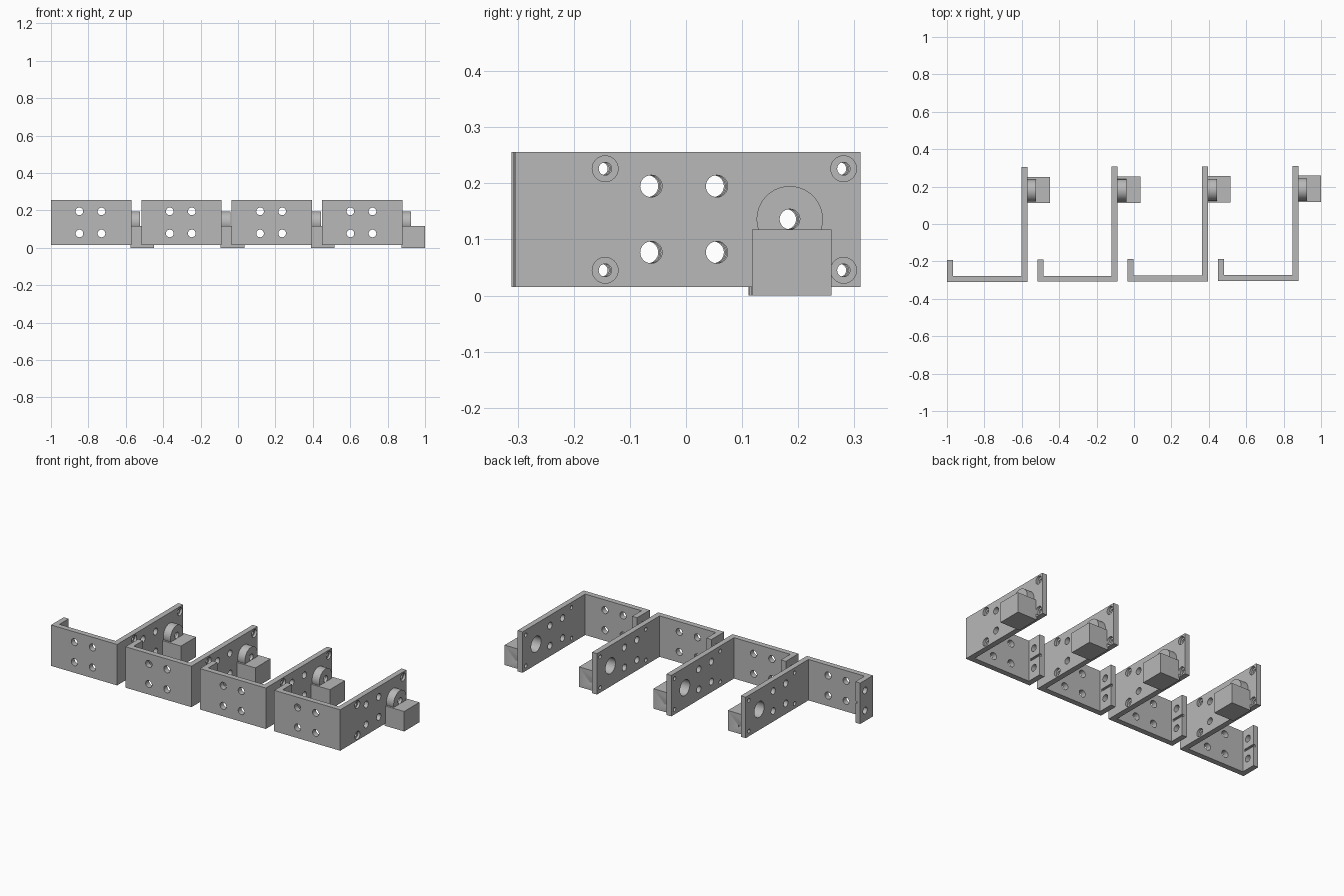
import bpy, bmesh, math
from mathutils import Matrix, Vector

if "Cube" in bpy.data.objects:
    bpy.data.objects.remove(bpy.data.objects["Cube"])

Z0, Z1 = 0.015, 0.256          # bracket bottom and top
W, L, T = 0.430, 0.615, 0.032  # bracket width, arm length, sheet thickness
LIP = 0.118                    # short lip length
BORE = (0.489, 0.136)          # boss axis (y, z)

grey = bpy.data.materials.new("light_grey")
grey.diffuse_color = (0.48, 0.48, 0.48, 1)
grey.use_nodes = True
grey.node_tree.nodes["Principled BSDF"].inputs["Base Color"].default_value = grey.diffuse_color


def make_object(name, bm):
    bmesh.ops.recalc_face_normals(bm, faces=bm.faces)
    mesh = bpy.data.meshes.new(name)
    bm.to_mesh(mesh)
    bm.free()
    mesh.materials.append(grey)
    ob = bpy.data.objects.new(name, mesh)
    bpy.context.collection.objects.link(ob)
    return ob


def add_box(bm, lo, hi):
    lo, hi = Vector(lo), Vector(hi)
    m = Matrix.Translation((lo + hi) / 2) @ Matrix.Diagonal((*(hi - lo), 1))
    bmesh.ops.create_cube(bm, size=1, matrix=m)


def add_cyl(bm, start, end, r, seg=32):
    a, b = Vector(start), Vector(end)
    rot = (b - a).to_track_quat('Z', 'Y').to_matrix().to_4x4()
    bmesh.ops.create_cone(bm, cap_ends=True, segments=seg, radius1=r, radius2=r,
                          depth=(b - a).length,
                          matrix=Matrix.Translation((a + b) / 2) @ rot)


# Bent sheet: short lip, front wall and long arm
bm = bmesh.new()
outline = [(0, 0), (W, 0), (W, L), (W - T, L), (W - T, T), (T, T), (T, LIP), (0, LIP)]
face = bm.faces.new([bm.verts.new((x, y, Z0)) for x, y in outline])
top = bmesh.ops.extrude_face_region(bm, geom=[face])["geom"]
bmesh.ops.translate(bm, vec=(0, 0, Z1 - Z0),
                    verts=[v for v in top if isinstance(v, bmesh.types.BMVert)])
base = make_object("bracket_base", bm)

# Round boss on the outside of the long arm
bm = bmesh.new()
add_cyl(bm, (W - 0.01, *BORE), (W + 0.047, *BORE), 0.059, 64)
boss = make_object("boss", bm)

# Square block below the boss
bm = bmesh.new()
add_box(bm, (W - 0.006, 0.422, 0.0), (0.551, 0.563, 0.1175))
block = make_object("block", bm)

# Wide cuts: boss bore, screw recesses and lip groove
bm = bmesh.new()
add_cyl(bm, (W - T - 0.05, *BORE), (W + 0.03, *BORE), 0.046, 48)
for y in (0.160, 0.585):
    for z in (0.045, 0.226):
        add_cyl(bm, (W - 0.014, y, z), (W + 0.05, y, z), 0.023)
add_box(bm, (T - 0.012, T + 0.012, 0.129), (T + 0.05, LIP + 0.05, 0.142))
wide = make_object("wide_cutter", bm)

# Narrow cuts: shaft hole and all through holes
bm = bmesh.new()
add_cyl(bm, (W + 0.01, *BORE), (W + 0.2, *BORE), 0.018)
for z in (0.045, 0.226):
    for y in (0.160, 0.585):
        add_cyl(bm, (W - 0.1, y, z), (W + 0.1, y, z), 0.0115, 24)
for z in (0.077, 0.195):
    for y in (0.242, 0.359):
        add_cyl(bm, (W - 0.1, y, z), (W + 0.1, y, z), 0.0195)
    for x in (0.152, 0.270):
        add_cyl(bm, (x, -0.05, z), (x, 0.1, z), 0.0205)
    add_cyl(bm, (-0.05, 0.072, z), (0.08, 0.072, z), 0.0195)
narrow = make_object("narrow_cutter", bm)

for part, op in ((boss, 'UNION'), (block, 'UNION'),
                 (wide, 'DIFFERENCE'), (narrow, 'DIFFERENCE')):
    mod = base.modifiers.new(part.name, 'BOOLEAN')
    mod.object, mod.operation, mod.solver = part, op, 'EXACT'

bpy.context.view_layer.update()
mesh = bpy.data.meshes.new_from_object(
    base.evaluated_get(bpy.context.evaluated_depsgraph_get()))
mesh.name = "bracket"
mesh.materials.clear()
mesh.materials.append(grey)
for ob in (base, boss, block, wide, narrow):
    bpy.data.objects.remove(ob)

# Row of four brackets, each set slightly further back
brackets = []
for i in range(4):
    ob = bpy.data.objects.new(f"bracket_{i + 1}", mesh.copy())
    ob.location = (-1 + 0.483 * i, -0.311 + 0.0023 * i, 0)
    bpy.context.collection.objects.link(ob)
    brackets.append(ob)

for ob in brackets:
    ob.select_set(True)
bpy.context.view_layer.objects.active = brackets[0]
bpy.ops.object.shade_smooth_by_angle(angle=math.radians(30))
